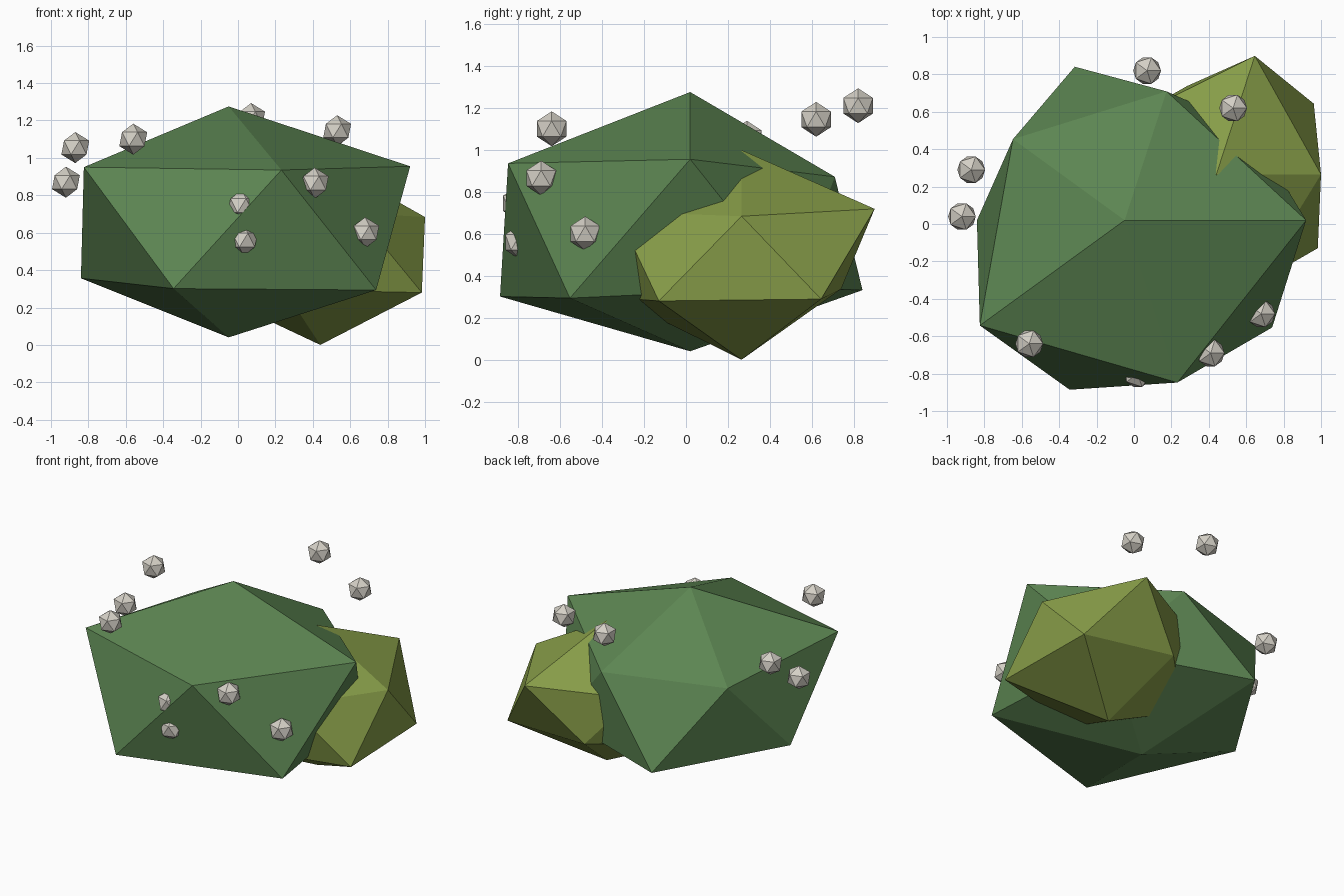
import bpy
import bmesh
import math

cube = bpy.data.objects.get("Cube")
if cube:
    bpy.data.objects.remove(cube, do_unlink=True)


def make_material(name, rgb):
    mat = bpy.data.materials.new(name)
    mat.use_nodes = True
    mat.diffuse_color = (*rgb, 1)
    bsdf = mat.node_tree.nodes["Principled BSDF"]
    bsdf.inputs["Base Color"].default_value = (*rgb, 1)
    bsdf.inputs["Roughness"].default_value = 0.9
    return mat


def low_poly_ball(name, center, mat, radius=1.0, shape=None, flatten=1.0):
    """Icosahedron whose corners may be pushed in or out.
    shape = (top, bottom, ring), the ring factors running round by angle."""
    bm = bmesh.new()
    bmesh.ops.create_icosphere(bm, subdivisions=1, radius=radius)
    if shape:
        top, bottom, ring = shape
        for v in bm.verts:
            if math.hypot(v.co.x, v.co.y) < 0.1:
                v.co *= top if v.co.z > 0 else bottom
            else:
                turn = math.atan2(v.co.y, v.co.x) / math.tau
                v.co *= ring[round(turn * len(ring)) % len(ring)]
            v.co.z *= flatten
    mesh = bpy.data.meshes.new(name)
    bm.to_mesh(mesh)
    bm.free()
    mesh.materials.append(mat)
    obj = bpy.data.objects.new(name, mesh)
    obj.location = center
    bpy.context.collection.objects.link(obj)
    return obj


leaf_green = make_material("leaf green", (0.107, 0.235, 0.084))
olive_green = make_material("olive green", (0.242, 0.337, 0.065))
berry_grey = make_material("pale berry grey", (0.66, 0.63, 0.565))

# Large faceted foliage clump
low_poly_ball(
    "main_foliage", (-0.05, 0.02, 0.625), leaf_green, flatten=0.68,
    shape=(0.956, 0.86,
           [1.085, 0.93, 0.81, 0.965, 0.825, 0.883, 1.07, 1.065, 1.02, 1.09]))

# Smaller clump at the back left
low_poly_ball(
    "side_foliage", (0.44, 0.265, 0.5), olive_green, flatten=0.656,
    shape=(0.76, 0.762,
           [0.626, 0.72, 0.745, 0.557, 0.6, 0.7, 0.7, 0.7, 0.7, 0.75]))

# Berries around and partly sunk into the foliage
berries = [
    (-0.87, 0.29, 1.055), (-0.92, 0.04, 0.87), (-0.56, -0.64, 1.10),
    (0.53, 0.62, 1.145), (0.07, 0.82, 1.21), (0.41, -0.69, 0.865),
    (0.68, -0.48, 0.6), (0.03, -0.79, 0.56), (0.02, -0.80, 0.745),
]
for i, spot in enumerate(berries, 1):
    low_poly_ball(f"berry_{i}", spot, berry_grey, radius=0.083)
